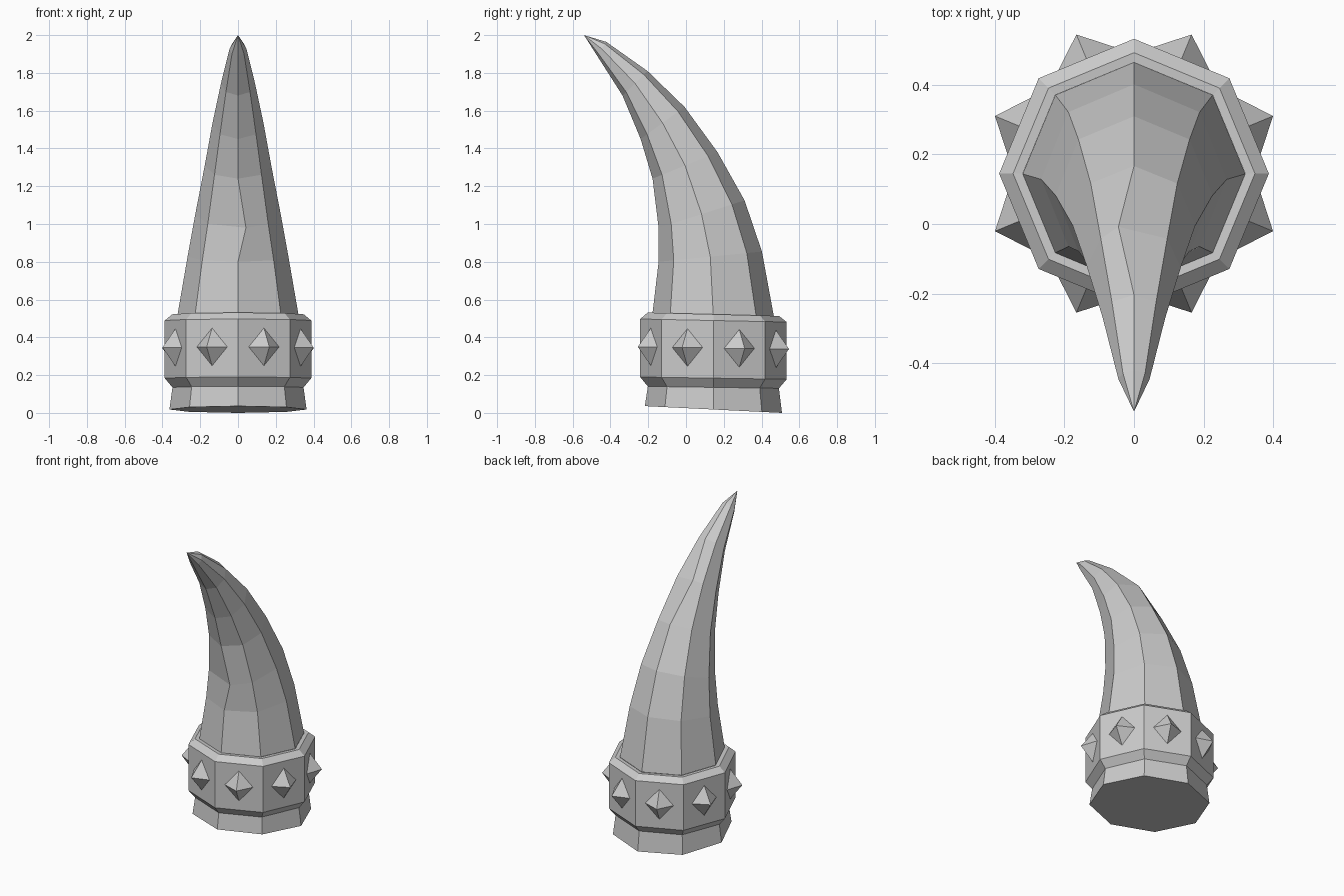
import bpy, bmesh, math
from mathutils import Vector

if "Cube" in bpy.data.objects:
    bpy.data.objects.remove(bpy.data.objects["Cube"])

SIDES = 8
AXIS_Y = 0.145


def loft(name, rings, tip=None, cap_bottom=False, shifts={}):
    """Skin octagonal rings given as (front y, front z, back y, back z, half width)."""
    bm = bmesh.new()
    loops = []
    for i, (fy, fz, by, bz, w) in enumerate(rings):
        loop = []
        for k in range(SIDES):
            a = 2 * math.pi * k / SIDES          # k = 0 is the back, k = 4 the front
            c = math.cos(a)
            x = w * math.sin(a) + shifts.get((i, k), 0)
            loop.append(bm.verts.new((x, (fy + by) / 2 + c * (by - fy) / 2,
                                      (fz + bz) / 2 + c * (bz - fz) / 2)))
        loops.append(loop)
    for a, b in zip(loops, loops[1:]):
        for k in range(SIDES):
            n = (k + 1) % SIDES
            bm.faces.new((a[k], a[n], b[n], b[k]))
    if cap_bottom:
        bm.faces.new(loops[0])
    if tip:
        t = bm.verts.new(tip)
        for k in range(SIDES):
            bm.faces.new((loops[-1][k], loops[-1][(k + 1) % SIDES], t))
    return finish(name, bm)


def finish(name, bm):
    bmesh.ops.recalc_face_normals(bm, faces=bm.faces)
    # open shells: make sure the normals point outward
    f = max(bm.faces, key=lambda f: abs(f.normal.x) * f.calc_area())
    if f.normal.x * f.calc_center_median().x < 0:
        bmesh.ops.reverse_faces(bm, faces=bm.faces)
    me = bpy.data.meshes.new(name)
    bm.to_mesh(me)
    bm.free()
    ob = bpy.data.objects.new(name, me)
    bpy.context.collection.objects.link(ob)
    return ob


# Collar: flared foot, groove, wide band and bevelled top (radius, height, tilt)
collar = []
for r, z, t in [(0.363, 0.018, 0.018), (0.347, 0.135, 0.005), (0.388, 0.184, 0.006),
                (0.388, 0.489, 0.008), (0.348, 0.522, 0.009), (0.320, 0.520, 0.009)]:
    collar.append((AXIS_Y - r, z + t, AXIS_Y + r, z - t, r))
loft("collar", collar, cap_bottom=True)

# Horn: rings tilt forward along the curve, slightly uneven as if carved
horn = [(-0.177, 0.530, 0.465, 0.512, 0.320),
        (-0.145, 0.800, 0.402, 0.854, 0.267),
        (-0.145, 0.980, 0.310, 1.125, 0.226),
        (-0.177, 1.240, 0.167, 1.380, 0.176),
        (-0.240, 1.450, -0.008, 1.620, 0.135),
        (-0.336, 1.680, -0.204, 1.810, 0.090),
        (-0.470, 1.890, -0.422, 1.964, 0.045)]
loft("horn", horn, tip=(0, -0.54, 2.0), shifts={(2, 4): 0.042, (4, 0): -0.045})

# Studs: a four-sided spike in the middle of each band face
bm = bmesh.new()
for k in range(SIDES):
    a = 2 * math.pi * (k + 0.5) / SIDES
    out = Vector((math.cos(a), math.sin(a), 0))
    side = Vector((-math.sin(a), math.cos(a), 0))
    up = Vector((0, 0, 1))
    mid = Vector((0, AXIS_Y, 0.344 - 0.006 * math.sin(a))) + out * 0.356
    base = [bm.verts.new(mid + d) for d in
            (side * 0.09, up * 0.103, side * -0.09, up * -0.103)]
    tip = bm.verts.new(mid + out * 0.077)
    for j in range(4):
        bm.faces.new((base[j], base[(j + 1) % 4], tip))
    bm.faces.new(base[::-1])
finish("studs", bm)
